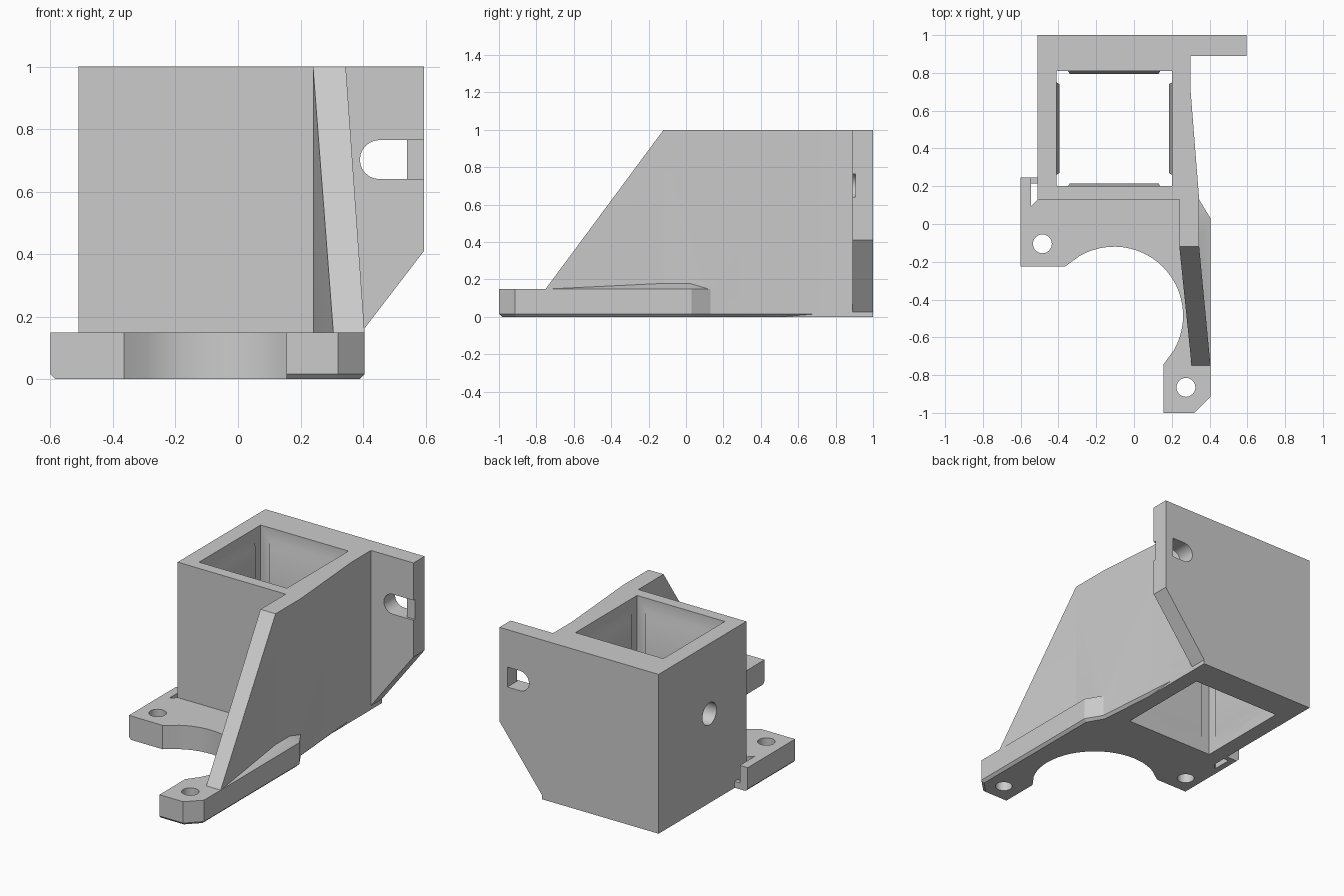
import bpy, bmesh
from math import sin, cos, radians
from mathutils import Vector

cube = bpy.data.objects.get("Cube")
if cube:
    bpy.data.objects.remove(cube, do_unlink=True)

grey = bpy.data.materials.new("plain_grey")
grey.use_nodes = True
grey.diffuse_color = (0.6, 0.6, 0.6, 1)
grey.node_tree.nodes["Principled BSDF"].inputs["Base Color"].default_value = (0.6, 0.6, 0.6, 1)


def finish(name, bm):
    bmesh.ops.recalc_face_normals(bm, faces=bm.faces)
    mesh = bpy.data.meshes.new(name)
    bm.to_mesh(mesh)
    bm.free()
    mesh.materials.append(grey)
    obj = bpy.data.objects.new(name, mesh)
    bpy.context.collection.objects.link(obj)
    return obj


def prism_mesh(points, low, high, axis="z"):
    """Extrude a flat outline between two levels along one axis."""
    place = {"x": lambda a, b, c: (c, a, b),
             "y": lambda a, b, c: (a, c, b),
             "z": lambda a, b, c: (a, b, c)}[axis]
    bm = bmesh.new()
    bottom = [bm.verts.new(place(a, b, low)) for a, b in points]
    top = [bm.verts.new(place(a, b, high)) for a, b in points]
    bm.faces.new(bottom)
    bm.faces.new(top)
    for i in range(len(points)):
        j = (i + 1) % len(points)
        bm.faces.new((bottom[i], bottom[j], top[j], top[i]))
    bmesh.ops.recalc_face_normals(bm, faces=bm.faces)
    return bm


def prism(name, points, low, high, axis="z"):
    return finish(name, prism_mesh(points, low, high, axis))


def box(name, x0, x1, y0, y1, z0, z1):
    return prism(name, [(x0, y0), (x1, y0), (x1, y1), (x0, y1)], z0, z1)


def hull(name, points):
    bm = bmesh.new()
    for p in points:
        bm.verts.new(p)
    bmesh.ops.convex_hull(bm, input=bm.verts)
    return finish(name, bm)


def arc(cx, cy, r, start, end, steps):
    angles = [radians(start + (end - start) * i / steps) for i in range(steps + 1)]
    return [(cx + r * cos(t), cy + r * sin(t)) for t in angles]


def combine(target, part, operation):
    mod = target.modifiers.new(operation, "BOOLEAN")
    mod.operation = operation
    mod.solver = "EXACT"
    mod.object = part
    part.hide_render = True
    bpy.context.view_layer.objects.active = target
    bpy.ops.object.modifier_apply(modifier=mod.name)
    bpy.data.objects.remove(part, do_unlink=True)


# Square socket block
body = box("mounting_bracket", -0.51, 0.30, 0.13, 1.0, 0, 1.0)

# Back flange with a sloped lower corner
flange = prism("back_flange", [(-0.51, 0), (0.28, 0), (0.595, 0.41), (0.595, 1.0), (-0.51, 1.0)],
               0.89, 1.0, "y")

# Base plate with a round cut-out and a bevelled lower rim
outline = [(-0.6, 0.245), (-0.6, -0.225), (-0.365, -0.225)]
outline += arc(-0.105, -0.485, 0.365, 120, -30, 24)
outline += [(0.155, -0.745), (0.155, -1.0), (0.32, -1.0), (0.405, -0.915), (0.405, 0.03),
            (0.345, 0.13), (0.30, 0.7), (0.30, 0.9), (0.23, 0.9), (0.23, 0.16),
            (-0.48, 0.16), (-0.545, 0.095), (-0.545, 0.245)]
bm = prism_mesh(outline, 0, 0.15)
rim = []
for e in bm.edges:
    mid = (e.verts[0].co + e.verts[1].co) / 2
    if max(v.co.z for v in e.verts) < 0.01 and (mid.x < -0.59 or mid.x > 0.29 or mid.y < -0.99):
        rim.append(e)
bmesh.ops.bevel(bm, geom=rim, offset=0.016, segments=1, affect="EDGES")
base = finish("base_plate", bm)

# Slanted side rib, trimmed along its sloping front edge
bm = prism_mesh([(0.24, 0.16), (0.24, -0.12), (0.305, -0.75), (0.405, -0.75), (0.345, -0.12),
                 (0.345, 0.13), (0.30, 0.7), (0.30, 0.95), (0.25, 0.95), (0.25, 0.16)], 0.1, 1.0)
cut = bmesh.ops.bisect_plane(bm, geom=bm.verts[:] + bm.edges[:] + bm.faces[:],
                             plane_co=Vector((0, -0.75, 0.15)),
                             plane_no=Vector((0, -0.85, 0.63)), clear_outer=True)
bmesh.ops.holes_fill(bm, edges=[e for e in bm.edges if e.is_boundary])
rib = finish("side_rib", bm)

# Low ramp between the rib and the plate's edge
ramp = hull("rib_ramp", [(0.402, -0.72, 0.15), (0.343, -0.1, 0.18), (0.343, 0.02, 0.18),
                         (0.343, 0.12, 0.15), (0.405, 0.03, 0.15), (0.405, -0.6, 0.15),
                         (0.33, 0.0, 0.12)])

# Thin link at the foot of the side post
link = box("post_link", -0.57, -0.49, 0.215, 0.245, 0, 0.04)

for part in (flange, base, rib, ramp, link):
    combine(body, part, "UNION")

# Square shaft through the block
combine(body, box("shaft_cutter", -0.41, 0.20, 0.20, 0.81, -0.1, 1.1), "DIFFERENCE")

# Raised grip pads on the four shaft walls
cx, cy, half = -0.105, 0.505, 0.305
for i, (dx, dy) in enumerate([(1, 0), (0, 1), (-1, 0), (0, -1)]):
    points = []
    for depth, reach, inset in ((-0.01, 0.25, 0.05), (0.015, 0.235, 0.12)):
        for s in (-reach, reach):
            for z in (inset, 1 - inset):
                points.append((cx + dx * (half - depth) - dy * s,
                               cy + dy * (half - depth) + dx * s, z))
    combine(body, hull("grip_pad_%d" % i, points), "UNION")

# Screw holes in the plate and the side wall
for x, y in ((-0.485, -0.105), (0.275, -0.865)):
    combine(body, prism("screw_cutter", arc(x, y, 0.05, 0, 345, 23), -0.1, 0.3), "DIFFERENCE")
combine(body, prism("side_hole_cutter", arc(0.495, 0.56, 0.07, 0, 345, 23), -0.7, -0.3, "x"),
        "DIFFERENCE")

# Flange slot with one round end, and the shallow channel leading to it
slot = arc(0.4525, 0.7025, 0.0625, 90, 270, 12) + [(0.54, 0.64), (0.54, 0.765)]
combine(body, prism("slot_cutter", slot, 0.8, 1.1, "y"), "DIFFERENCE")
combine(body, box("channel_cutter", 0.5, 0.7, 0.86, 0.905, 0.64, 0.765), "DIFFERENCE")

bpy.ops.object.select_all(action="DESELECT")
body.select_set(True)
bpy.context.view_layer.objects.active = body
bpy.ops.object.shade_smooth_by_angle(angle=radians(20))
